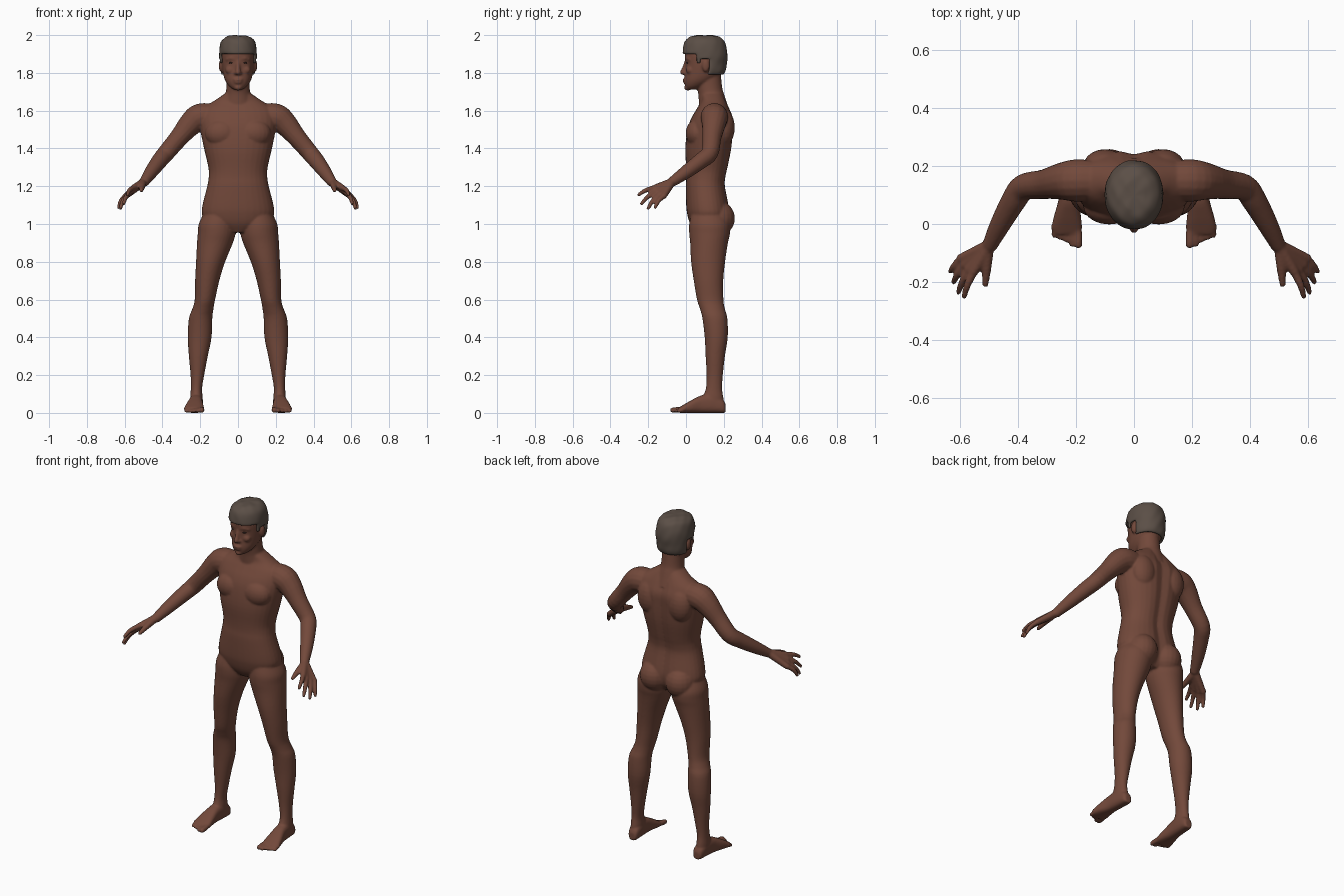
import bpy, bmesh, math
from mathutils import Vector, Matrix

cube = bpy.data.objects.get("Cube")
if cube:
    bpy.data.objects.remove(cube, do_unlink=True)


def material(name, rgb):
    m = bpy.data.materials.new(name)
    m.use_nodes = True
    m.diffuse_color = (*rgb, 1)
    bsdf = next(n for n in m.node_tree.nodes if n.type == 'BSDF_PRINCIPLED')
    bsdf.inputs["Base Color"].default_value = (*rgb, 1)
    bsdf.inputs["Roughness"].default_value = 0.7
    return m


skin = material("brown skin", (0.17, 0.066, 0.043))
hair_mat = material("dark grey brown hair", (0.105, 0.078, 0.062))
eye_mat = material("dark eye", (0.035, 0.02, 0.016))


def finish(bm, name, mats):
    bmesh.ops.recalc_face_normals(bm, faces=bm.faces)
    for f in bm.faces:
        f.smooth = True
    me = bpy.data.meshes.new(name)
    bm.to_mesh(me)
    bm.free()
    ob = bpy.data.objects.new(name, me)
    bpy.context.collection.objects.link(ob)
    for m in mats:
        me.materials.append(m)
    return ob


def resample(rows, k=4):
    """Catmull-Rom interpolation of section rows."""
    out = []
    for i in range(len(rows) - 1):
        a, b, c, d = (rows[min(max(j, 0), len(rows) - 1)] for j in range(i - 1, i + 3))
        for s in range(k):
            t = s / k
            out.append([q + t / 2 * (r - p + t * (2 * p - 5 * q + 4 * r - w + t * (3 * (q - r) + w - p)))
                        for p, q, r, w in zip(a, b, c, d)])
    return out + [list(rows[-1])]


def skin_rings(bm, rings):
    """Bridge rings of points into a closed tube."""
    vs = [[bm.verts.new(p) for p in r] for r in rings]
    n = len(vs[0])
    for a, b in zip(vs, vs[1:]):
        for i in range(n):
            bm.faces.new((a[i], a[(i + 1) % n], b[(i + 1) % n], b[i]))
    bm.faces.new(vs[0][::-1])
    bm.faces.new(vs[-1])


def oval(n=32, e=1.0):
    for i in range(n):
        c, s = math.cos(math.tau * i / n), math.sin(math.tau * i / n)
        yield math.copysign(abs(c) ** e, c), math.copysign(abs(s) ** e, s)


def loft(bm, rows, side=1, e=1.0, groove=0.0):
    """Stack of level ovals; rows are z, x, y, half width, half depth."""
    rings = []
    for z, x, y, rx, ry in resample(rows):
        rings.append([(side * (x + rx * c),
                       y + ry * s - (groove * math.exp(-(rx * c / 0.03) ** 2) if s > 0 else 0), z)
                      for c, s in oval(e=e)])
    skin_rings(bm, rings)


def ball(bm, loc, size):
    mat = Matrix.Translation(loc) @ Matrix.Diagonal((*size, 1))
    return bmesh.ops.create_uvsphere(bm, u_segments=20, v_segments=12, radius=1, matrix=mat)["verts"]


def tube(bm, rows, side=1):
    """Round limb through x, y, z, radius rows with rounded ends."""
    pts = resample(rows)
    pos = [Vector((side * p[0], p[1], p[2])) for p in pts]
    rings = []
    for i, p in enumerate(pos):
        d = (pos[min(i + 1, len(pos) - 1)] - pos[max(i - 1, 0)]).normalized()
        u = d.orthogonal() if abs(d.z) > 0.95 else d.cross(Vector((0, 0, 1)))
        u.normalize()
        v = d.cross(u)
        rings.append([p + pts[i][3] * (u * c + v * s) for c, s in oval(16)])
    skin_rings(bm, rings)
    for i in (0, -1):
        ball(bm, pos[i], [pts[i][3]] * 3)


body = bmesh.new()

# Torso with a spine groove
loft(body, [(.955, 0, .12, .06, .07), (1.0, 0, .122, .16, .1), (1.05, 0, .12, .19, .113),
            (1.1, 0, .115, .188, .114), (1.2, 0, .105, .163, .106), (1.25, 0, .108, .155, .106),
            (1.3, 0, .113, .157, .112), (1.4, 0, .12, .18, .124), (1.5, 0, .13, .2, .122),
            (1.56, 0, .14, .205, .112), (1.61, 0, .145, .19, .088), (1.65, 0, .147, .13, .068),
            (1.69, 0, .135, .07, .06)], e=.9, groove=.014)

# Neck
loft(body, [(1.6, 0, .15, .1, .08), (1.68, 0, .135, .07, .069), (1.72, 0, .126, .062, .066),
            (1.8, 0, .12, .06, .064)])

# Head, nose and lips
head_rows = [(1.712, 0, .03, .025, .026), (1.73, 0, .046, .048, .05), (1.76, 0, .07, .068, .078),
             (1.8, 0, .092, .08, .096), (1.85, 0, .097, .086, .1), (1.9, 0, .097, .087, .104),
             (1.95, 0, .096, .078, .092), (1.978, 0, .096, .052, .065), (1.988, 0, .096, .02, .03)]
loft(body, head_rows, e=.92)
tube(body, [(0, .002, 1.865, .009), (0, -.008, 1.83, .011), (0, -.018, 1.803, .014)])
ball(body, (0, -.006, 1.764), (.026, .012, .008))
ball(body, (0, -.004, 1.751), (.023, .012, .009))
ball(body, (0, .01, 1.722), (.022, .02, .016))

for s in (1, -1):
    # Brow, cheek, nostril and ear
    tube(body, [(.014, .002, 1.872, .008), (.036, .006, 1.878, .009), (.058, .022, 1.87, .008)], s)
    ball(body, (s * .042, .022, 1.815), (.025, .022, .022))
    ball(body, (s * .013, -.006, 1.799), (.01, .013, .009))
    ball(body, (s * .09, .105, 1.838), (.012, .02, .034))
    # Chest, shoulder blade and buttock
    ball(body, (s * .085, .06, 1.48), (.09, .062, .075))
    ball(body, (s * .1, .2, 1.51), (.075, .058, .1))
    ball(body, (s * .085, .165, 1.03), (.088, .094, .095))
    # Leg
    loft(body, [(1.06, .1, .12, .08, .09), (1.0, .11, .125, .098, .108), (.95, .113, .125, .1, .108),
                (.9, .122, .122, .095, .1), (.8, .145, .117, .077, .09), (.7, .163, .119, .064, .078),
                (.6, .175, .128, .054, .07), (.55, .186, .14, .056, .066), (.5, .198, .153, .062, .066),
                (.4, .203, .16, .063, .061), (.3, .21, .155, .05, .051), (.2, .215, .152, .036, .043),
                (.13, .22, .148, .03, .043), (.08, .22, .143, .033, .055), (.04, .22, .14, .032, .06)], s)
    # Foot, lofted from heel to ball with a flat sole
    rings = []
    for y, x, r, h in resample([(.21, .216, .018, .045), (.195, .217, .03, .07), (.14, .22, .035, .1),
                                (.08, .224, .037, .092), (.03, .229, .046, .068), (-.01, .231, .052, .045),
                                (-.035, .23, .047, .03)]):
        rings.append([(s * (x + r * c), y, h / 2 * (1 + d)) for c, d in oval(e=.75)])
    skin_rings(body, rings)
    # Toes
    for i in range(5):
        x, tip, r = .192 + .0205 * i, -.07 + .008 * i * (i > 1), .0145 if i == 0 else .0105
        tube(body, [(x + .003, -.01, .022, r), (x, tip + .025, .017, r), (x, tip, r, r)], s)
    # Arm
    tube(body, [(.12, .15, 1.568, .068), (.2, .15, 1.565, .073), (.25, .147, 1.53, .064),
                (.31, .137, 1.46, .051), (.38, .126, 1.377, .046), (.415, .08, 1.335, .043),
                (.46, 0, 1.275, .036), (.495, -.07, 1.225, .027)], s)
    # Palm and fingers
    for knuckle, tip in [((.553, -.165, 1.192), (.585, -.25, 1.155)),
                         ((.567, -.157, 1.172), (.605, -.235, 1.108)),
                         ((.582, -.14, 1.156), (.622, -.2, 1.083)),
                         ((.595, -.118, 1.148), (.632, -.163, 1.088))]:
        mid = [(a + b) / 2 + k for a, b, k in zip(knuckle, tip, (.006, -.005, .005))]
        tube(body, [(.5, -.075, 1.222, .022), (*knuckle, .0165)], s)
        tube(body, [(*knuckle, .0145), (*mid, .0125), (*tip, .0095)], s)
    # Thumb
    tube(body, [(.505, -.09, 1.215, .022), (.508, -.15, 1.198, .017), (.512, -.208, 1.178, .011)], s)

ob = finish(body, "body", [skin])
fuse = ob.modifiers.new("fuse parts", 'REMESH')
fuse.mode, fuse.voxel_size, fuse.use_smooth_shade = 'VOXEL', .0058, True
relax = ob.modifiers.new("soften joins", 'SMOOTH')
relax.factor, relax.iterations = .5, 5

# Eyes
eyes = bmesh.new()
for s in (1, -1):
    ball(eyes, (s * .035, .011, 1.853), (.013, .01, .0055))
finish(eyes, "eyes", [eye_mat])

# Hair: a grown copy of the skull, trimmed to a hairline
hair = bmesh.new()
loft(hair, [(z + .011 * (z > 1.9), x, y + .003, rx + .014, ry + .016)
            for z, x, y, rx, ry in head_rows[2:]], e=.95)


def hairline(x, y):
    if y < .045:
        return 1.893 + .12 * abs(x)
    if y < .085:
        return 1.845
    return 1.88 if y < .125 and abs(x) > .06 else 1.785


low = [f for f in hair.faces if f.calc_center_median().z < hairline(*f.calc_center_median().xy)]
bmesh.ops.delete(hair, geom=low, context='FACES')
for v in hair.verts:
    wave = math.sin(v.co.x * 95 + v.co.z * 60) * math.sin(v.co.y * 80)
    v.co += .0025 * wave * (v.co - Vector((0, .1, 1.88))).normalized()
ob = finish(hair, "hair", [hair_mat])
thick = ob.modifiers.new("thickness", 'SOLIDIFY')
thick.thickness, thick.offset = .014, -1
sub = ob.modifiers.new("rounding", 'SUBSURF')
sub.levels = sub.render_levels = 1
